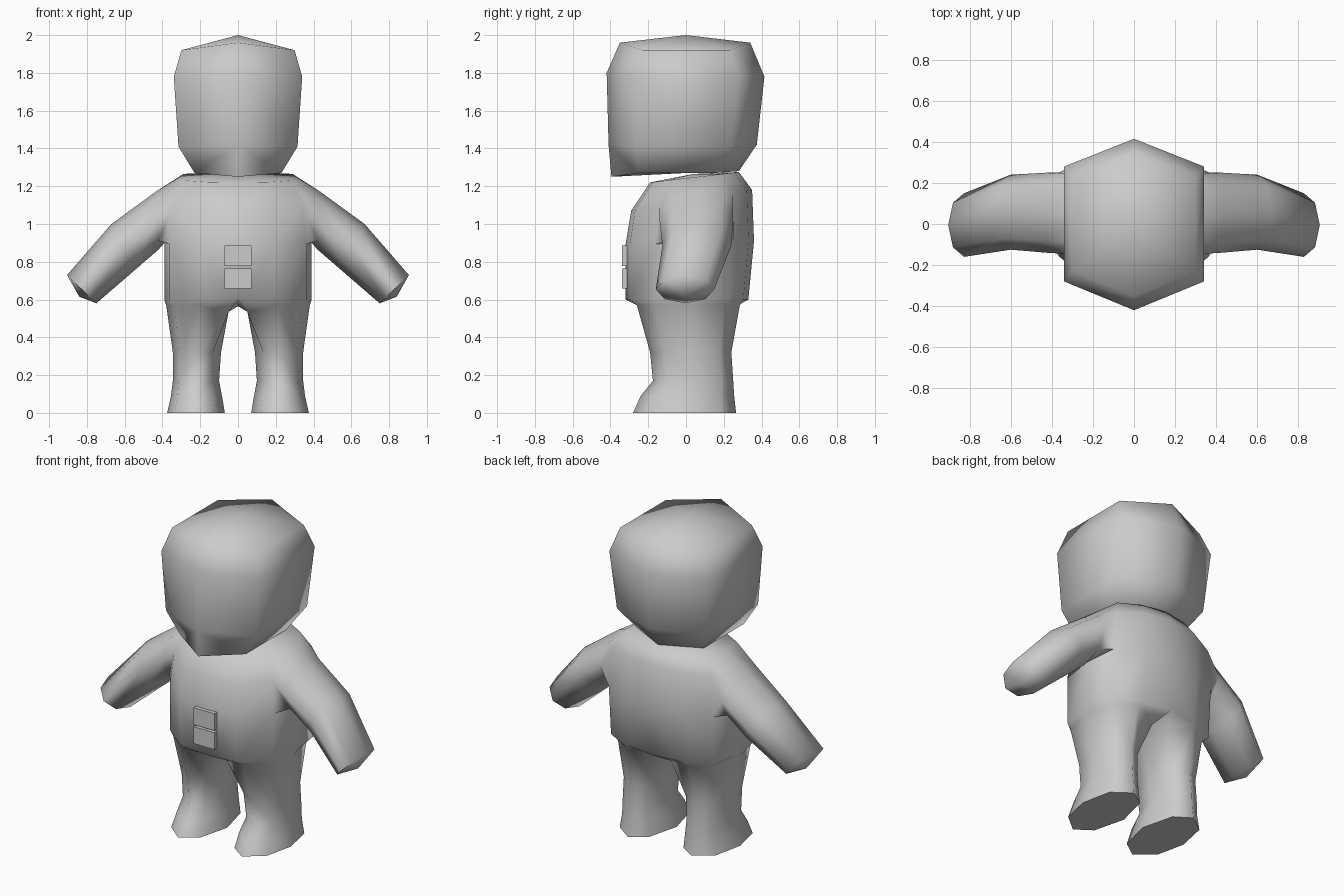
import bpy, bmesh
from math import radians

cube = bpy.data.objects.get("Cube")
if cube:
    bpy.data.objects.remove(cube)

grey = bpy.data.materials.new("plain_grey")
grey.use_nodes = True
grey.diffuse_color = (0.6, 0.6, 0.6, 1)
grey.node_tree.nodes["Principled BSDF"].inputs["Base Color"].default_value = grey.diffuse_color


def finish(bm, name, mirrored=True, angle=75):
    """Mirror the half across x, tidy it up and make the object."""
    if mirrored:
        bmesh.ops.delete(bm, geom=[v for v in bm.verts if not v.link_faces], context='VERTS')
        bmesh.ops.mirror(bm, geom=bm.verts[:] + bm.edges[:] + bm.faces[:], axis='X', merge_dist=0.0005)
    bmesh.ops.remove_doubles(bm, verts=bm.verts, dist=0.0005)
    bmesh.ops.recalc_face_normals(bm, faces=bm.faces)
    mesh = bpy.data.meshes.new(name)
    bm.to_mesh(mesh)
    bm.free()
    mesh.materials.append(grey)
    ob = bpy.data.objects.new(name, mesh)
    bpy.context.collection.objects.link(ob)
    bpy.ops.object.select_all(action='DESELECT')
    ob.select_set(True)
    bpy.context.view_layer.objects.active = ob
    bpy.ops.object.shade_smooth_by_angle(angle=radians(angle))
    return ob


def add(bm, points):
    return [bm.verts.new(p) for p in points]


def bridge(bm, a, b, closed=False, skip=()):
    n = len(a)
    for i in range(n if closed else n - 1):
        if i not in skip:
            j = (i + 1) % n
            bm.faces.new((a[i], a[j], b[j], b[i]))


def fan(bm, ring, point, closed=False):
    tip = bm.verts.new(point)
    for i in range(len(ring) if closed else len(ring) - 1):
        bm.faces.new((ring[i], ring[(i + 1) % len(ring)], tip))


# Head: half of a six-sided block, front centre to back centre
def head_ring(front, back, w, side_front, side_back, side_z):
    return [(0, *front), (w, side_front, side_z), (w, side_back, side_z), (0, *back)]


bm = bmesh.new()
rings = [add(bm, head_ring(*r)) for r in (
    ((-.35, 1.96), (.34, 1.96), .30, -.23, .23, 1.92),
    ((-.42, 1.80), (.415, 1.78), .34, -.28, .28, 1.78),
    ((-.41, 1.42), (.375, 1.42), .315, -.27, .24, 1.41),
    ((-.395, 1.25), (.28, 1.28), .23, -.25, .15, 1.27))]
for a, b in zip(rings, rings[1:]):
    bridge(bm, a, b)
fan(bm, rings[0], (0, 0, 2))
fan(bm, rings[-1], (0, 0, 1.27))
finish(bm, "head")


# Body: half torso whose side opening grows an arm and whose base grows a leg
def torso_ring(f, zf, b, zb, w):
    flat = [(0, f), (.5 * w, .93 * f), (.93 * w, .5 * f), (w, .04),
            (.93 * w, .7 * b), (.5 * w, .92 * b), (0, b)]
    return [(x, y, zf + (zb - zf) * (y - f) / (b - f)) for x, y in flat]


def arm_ring(bottom, top, y0, y1):
    loop = [(.15, .15), (0, .5), (.15, .85), (.5, 1), (.85, .85), (1, .5), (.85, .15), (.5, 0)]
    return [(bottom[0] + s * (top[0] - bottom[0]), y0 + t * (y1 - y0),
             bottom[1] + s * (top[1] - bottom[1])) for s, t in loop]


def leg_ring(z, inner, outer, front, back):
    w, d = outer - inner, back - front
    loop = [(.17, .13), (.5, 0), (.87, .17), (1, .5), (.87, .85), (.5, 1), (.17, .88), (0, .5)]
    return [(inner + s * w, front + t * d, z) for s, t in loop]


bm = bmesh.new()
levels = [add(bm, torso_ring(*r)) for r in (
    (-.32, .60, .33, .60, .39),
    (-.32, .89, .36, .91, .39),
    (-.29, 1.07, .35, 1.18, .37),
    (-.19, 1.22, .28, 1.275, .31))]
bridge(bm, levels[0], levels[1])
bridge(bm, levels[1], levels[2], skip=(2, 3))
bridge(bm, levels[2], levels[3], skip=(2, 3))
fan(bm, levels[3], (0, .04, 1.265))

low, mid, high = levels[1:]
ring = [low[2], low[3], low[4], mid[4], high[4], high[3], high[2], mid[2]]
for r in (((.42, .865), (.43, 1.175), -.14, .25),
          ((.53, .77), (.67, 1.0), -.125, .24),
          ((.75, .58), (.905, .73), -.16, .15)):
    nxt = add(bm, arm_ring(*r))
    bridge(bm, ring, nxt, closed=True)
    ring = nxt
fan(bm, ring, (.84, 0, .615), closed=True)

hip = add(bm, leg_ring(.57, .04, .38, -.26, .285))
for v in (hip[0], hip[6], hip[7]):
    v.co.x, v.co.z = .05, .535
bridge(bm, levels[0], hip[:7])
crotch = bm.verts.new((0, .01, .565))
bm.faces.new((levels[0][0], hip[0], hip[7], crotch))
bm.faces.new((crotch, hip[7], hip[6], levels[0][6]))
ring = hip
for r in ((.32, .09, .345, -.19, .24),
          (.17, .10, .345, -.175, .25),
          (.09, .085, .355, -.24, .255),
          (0, .07, .375, -.28, .265)):
    nxt = add(bm, leg_ring(*r))
    bridge(bm, ring, nxt, closed=True)
    ring = nxt
bm.faces.new(ring)
finish(bm, "body")

# Two small plates on the belly
for name, z in (("upper_belly_plate", .832), ("lower_belly_plate", .712)):
    bm = bmesh.new()
    bmesh.ops.create_cube(bm, size=1)
    for v in bm.verts:
        v.co = (v.co.x * .144, -.325 + v.co.y * .03, z + v.co.z * .107)
    finish(bm, name, mirrored=False, angle=30)
